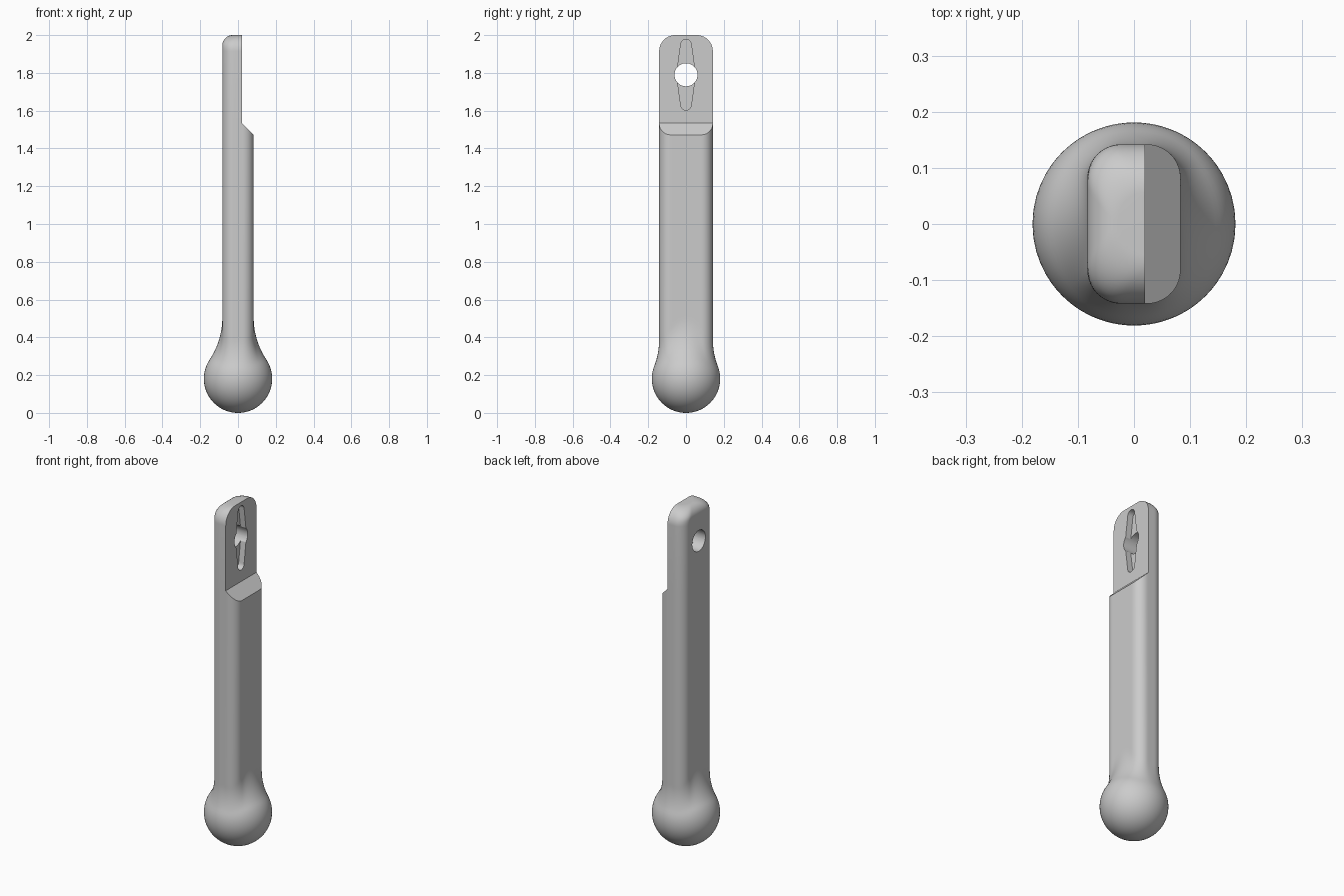
import bpy, bmesh
from math import sin, cos, pi, sqrt, radians

cube = bpy.data.objects.get("Cube")
if cube:
    bpy.data.objects.remove(cube, do_unlink=True)

HX, HY, CORNER = 0.083, 0.142, 0.06      # bar half sizes and corner radius
BALL, FILLET, HEIGHT = 0.181, 0.4, 2.0   # ball radius, neck fillet, total height
HOLE_Z, FACE_X, STEP_Z = 1.79, 0.02, 1.535  # hole height, recessed face, shoulder top


def rounded_rect(x0, x1, hy, r):
    """Closed outline with evenly split flats and arcs."""
    corners = [(x1 - r, hy - r, 0), (x0 + r, hy - r, 1),
               (x0 + r, r - hy, 2), (x1 - r, r - hy, 3)]
    pts = []
    for k, (cx, cy, q) in enumerate(corners):
        arc = [(cx + r * cos((q + i / 10) * pi / 2),
                cy + r * sin((q + i / 10) * pi / 2)) for i in range(11)]
        nx, ny, nq = corners[(k + 1) % 4]
        end = (nx + r * cos(nq * pi / 2), ny + r * sin(nq * pi / 2))
        splits = 4 if k % 2 == 0 else 14
        a = arc[-1]
        pts += arc + [(a[0] + (end[0] - a[0]) * i / splits,
                       a[1] + (end[1] - a[1]) * i / splits) for i in range(1, splits)]
    return pts


BAR = rounded_rect(-HX, HX, HY, CORNER)


def neck_radius(d, z):
    """Distance from the axis: ball, then concave fillet, then bar."""
    zc = BALL + sqrt((BALL + FILLET) ** 2 - (d + FILLET) ** 2)
    zt = BALL + (zc - BALL) * BALL / (BALL + FILLET)
    if z >= zc:
        return d
    if z >= zt:
        return d + FILLET - sqrt(FILLET ** 2 - (zc - z) ** 2)
    return sqrt(max(0, BALL ** 2 - (z - BALL) ** 2))


def lower_ring(z):
    ring = []
    for x, y in BAR:
        d = sqrt(x * x + y * y)
        s = neck_radius(d, z) / d
        ring.append((x * s, y * s, z))
    return ring


def inset(z, r):
    t = max(0, z - (HEIGHT - r))
    return r - sqrt(max(0, r * r - t * t))


def upper_ring(z):
    """Bar outline above the shoulder, cut flat at the recessed face."""
    hy = HY - inset(z, 0.085)
    x0 = -HX + inset(z, 0.055)
    r = min(CORNER, hy - 0.002, FACE_X - x0)
    return [(min(x, FACE_X), y, z) for x, y in rounded_rect(x0, HX, hy, r)]


def make_object(name, bm):
    bm.normal_update()
    bmesh.ops.recalc_face_normals(bm, faces=bm.faces)
    if bm.calc_volume(signed=True) < 0:
        bmesh.ops.reverse_faces(bm, faces=bm.faces)
    mesh = bpy.data.meshes.new(name)
    bm.to_mesh(mesh)
    bm.free()
    obj = bpy.data.objects.new(name, mesh)
    bpy.context.collection.objects.link(obj)
    return obj


def loft(rings, tip=None):
    """Skin the rings; the first end closes to a tip or a flat cap."""
    bm = bmesh.new()
    loops = [[bm.verts.new(p) for p in ring] for ring in rings]
    n = len(loops[0])
    for a, b in zip(loops, loops[1:]):
        for i in range(n):
            j = (i + 1) % n
            bm.faces.new((a[i], a[j], b[j], b[i]))
    if tip:
        v = bm.verts.new(tip)
        for i in range(n):
            bm.faces.new((v, loops[0][(i + 1) % n], loops[0][i]))
    else:
        bm.faces.new(loops[0][::-1])
    bm.faces.new(loops[-1])
    bmesh.ops.remove_doubles(bm, verts=bm.verts, dist=1e-5)
    return bm


# Handle: ball, neck, bar, sloped shoulder and rounded top as one loft
rings = [lower_ring(BALL * (1 - cos(radians(a)))) for a in range(4, 116, 5)]
start = rings[-1][0][2]
rings += [lower_ring(start + (0.53 - start) * i / 24) for i in range(1, 25)]
rings.append([(x, y, STEP_Z - max(x - FACE_X, 0.001)) for x, y in BAR])
rings.append(upper_ring(STEP_Z))
rings += [upper_ring(HEIGHT - 0.085 * (1 - sin(i / 14 * pi / 2))) for i in range(15)]
handle = make_object("handle", loft(rings, tip=(0, 0, 0)))


def side_cutter(name, outline, x0, x1):
    return make_object(name, loft([[(x, y, z) for y, z in outline] for x in (x0, x1)]))


# Cutter for the round through hole
hole = side_cutter("hole_cutter", [(0.061 * cos(i * pi / 24), HOLE_Z + 0.061 * sin(i * pi / 24))
                                   for i in range(48)], -0.3, 0.3)

# Cutter for the tapered shallow slot
outline = []
for side in (1, -1):
    outline.append((0.05 * side, HOLE_Z))
    for i in range(13):
        a = i * pi / 12
        outline.append((side * 0.028 * cos(a), HOLE_Z + side * (0.16 + 0.028 * sin(a))))
slot = side_cutter("slot_cutter", outline, FACE_X - 0.035, 0.2)

# Apply the cuts, then drop the cutters
cutters = [slot, hole]
for cutter in cutters:
    cutter.hide_render = True
    mod = handle.modifiers.new(cutter.name, "BOOLEAN")
    mod.operation, mod.solver, mod.object = "DIFFERENCE", "EXACT", cutter
bpy.context.view_layer.update()
cut = bpy.data.meshes.new_from_object(handle.evaluated_get(bpy.context.evaluated_depsgraph_get()))
handle.modifiers.clear()
handle.data = cut
for cutter in cutters:
    bpy.data.objects.remove(cutter, do_unlink=True)

# Plain grey finish
grey = bpy.data.materials.new("plain_grey")
grey.use_nodes = True
colour = (0.6, 0.6, 0.6, 1)
grey.diffuse_color = colour
grey.node_tree.nodes["Principled BSDF"].inputs["Base Color"].default_value = colour
handle.data.materials.clear()
handle.data.materials.append(grey)

bpy.ops.object.select_all(action="DESELECT")
handle.select_set(True)
bpy.context.view_layer.objects.active = handle
bpy.ops.object.shade_smooth_by_angle(angle=radians(30))
